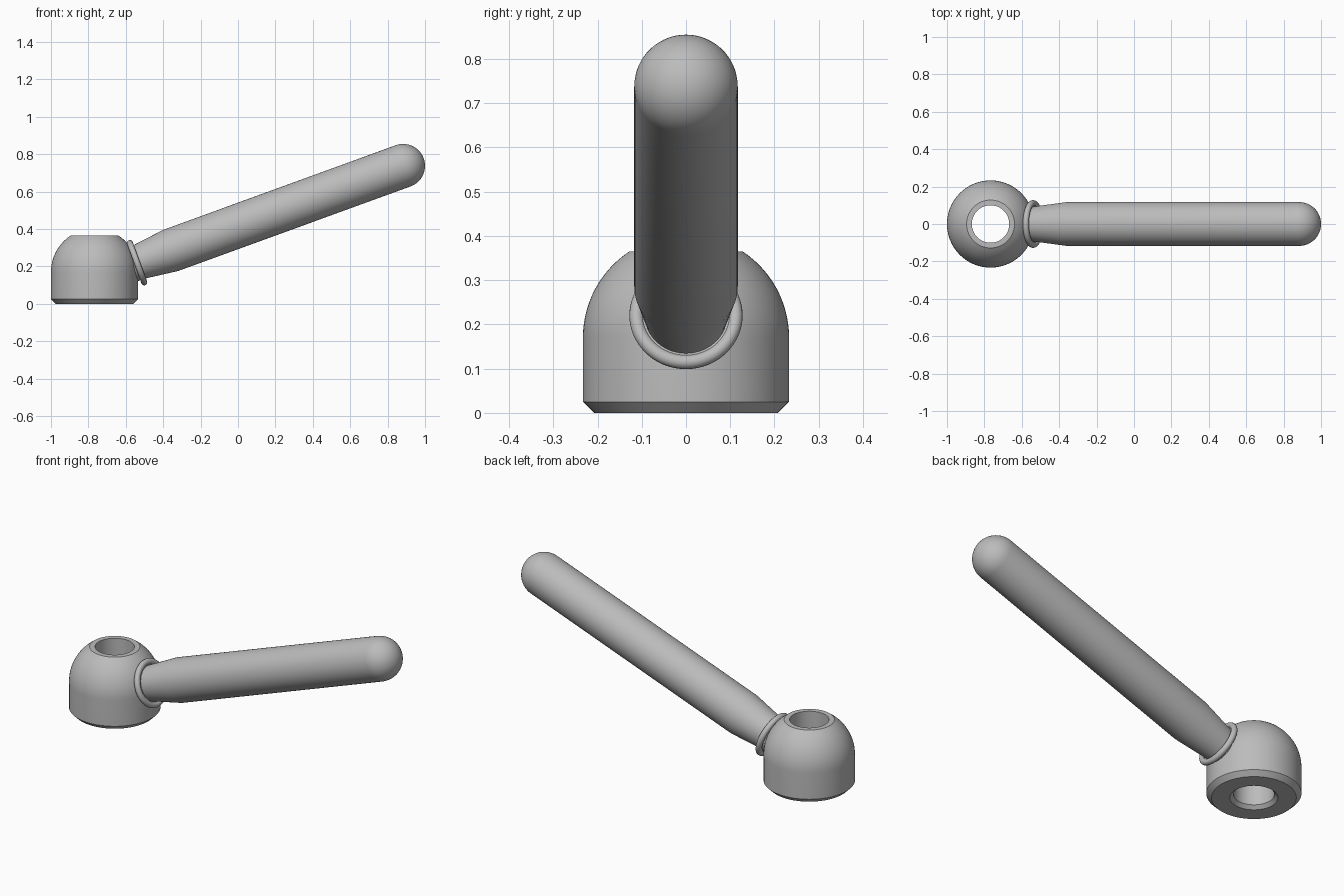
import bpy, bmesh, math
from mathutils import Matrix, Vector

if "Cube" in bpy.data.objects:
    bpy.data.objects.remove(bpy.data.objects["Cube"])

grey = bpy.data.materials.new("plain grey")
grey.diffuse_color = (0.5, 0.5, 0.5, 1)
grey.use_nodes = True
grey.node_tree.nodes["Principled BSDF"].inputs["Base Color"].default_value = grey.diffuse_color


def lathe(name, profile, matrix, closed=False, steps=64):
    """Spin (radius, height) points about local z, then place the result."""
    bm = bmesh.new()
    pts = [bm.verts.new((r, 0, h)) for r, h in profile]
    edges = [bm.edges.new(p) for p in zip(pts, pts[1:])]
    if closed:
        edges.append(bm.edges.new((pts[-1], pts[0])))
    bmesh.ops.spin(bm, geom=pts + edges, cent=(0, 0, 0), axis=(0, 0, 1),
                   angle=2 * math.pi, steps=steps, use_merge=True)
    bmesh.ops.remove_doubles(bm, verts=bm.verts, dist=1e-5)
    bmesh.ops.recalc_face_normals(bm, faces=bm.faces)
    mesh = bpy.data.meshes.new(name)
    bm.to_mesh(mesh)
    bm.free()
    mesh.materials.append(grey)
    obj = bpy.data.objects.new(name, mesh)
    obj.matrix_world = matrix
    bpy.context.collection.objects.link(obj)
    bpy.ops.object.select_all(action='DESELECT')
    obj.select_set(True)
    bpy.context.view_layer.objects.active = obj
    bpy.ops.object.shade_smooth_by_angle(angle=math.radians(30))
    return obj


def arc(r, cx, cz, a0, a1, n):
    return [(cx + r * math.cos(a0 + (a1 - a0) * i / n),
             cz + r * math.sin(a0 + (a1 - a0) * i / n)) for i in range(n + 1)]


# Domed hub with through hole and chamfered foot
R, TOP, RIM = 0.233, 0.365, 0.128
rise = math.sqrt(R * R - RIM * RIM)
hub = [(0.1, 0.018), (0.118, 0), (0.208, 0), (R, 0.025)]
hub += arc(R, 0, TOP - rise, 0, math.asin(rise / R), 14)
hub += [(0.1, TOP)]
lathe("hub", hub, Matrix.Translation((-0.767, 0, 0)), closed=True, steps=96)

# Sloping handle axis, origin at the centre of the round tip
tilt = math.radians(20)
axis = Matrix.Translation((0.883, 0, 0.738)) @ Matrix.Rotation(math.pi / 2 - tilt, 4, 'Y')

# Handle with tapered neck and hemispherical tip
H = 0.117
handle = [(0, -1.585), (0.094, -1.585), (0.094, -1.505), (H, -1.323)]
handle += arc(H, 0, 0, 0, math.pi / 2, 14)
lathe("handle", handle, axis)

# Rounded collar ring where the neck meets the hub
collar = arc(0.016, 0.112, -1.514, 0, 2 * math.pi, 16)[:-1]
lathe("collar", collar, axis, closed=True)
# Web filling the gap between neck and collar
lathe("collar_web", [(0.085, -1.522), (0.112, -1.522), (0.112, -1.506), (0.085, -1.506)],
      axis, closed=True)
